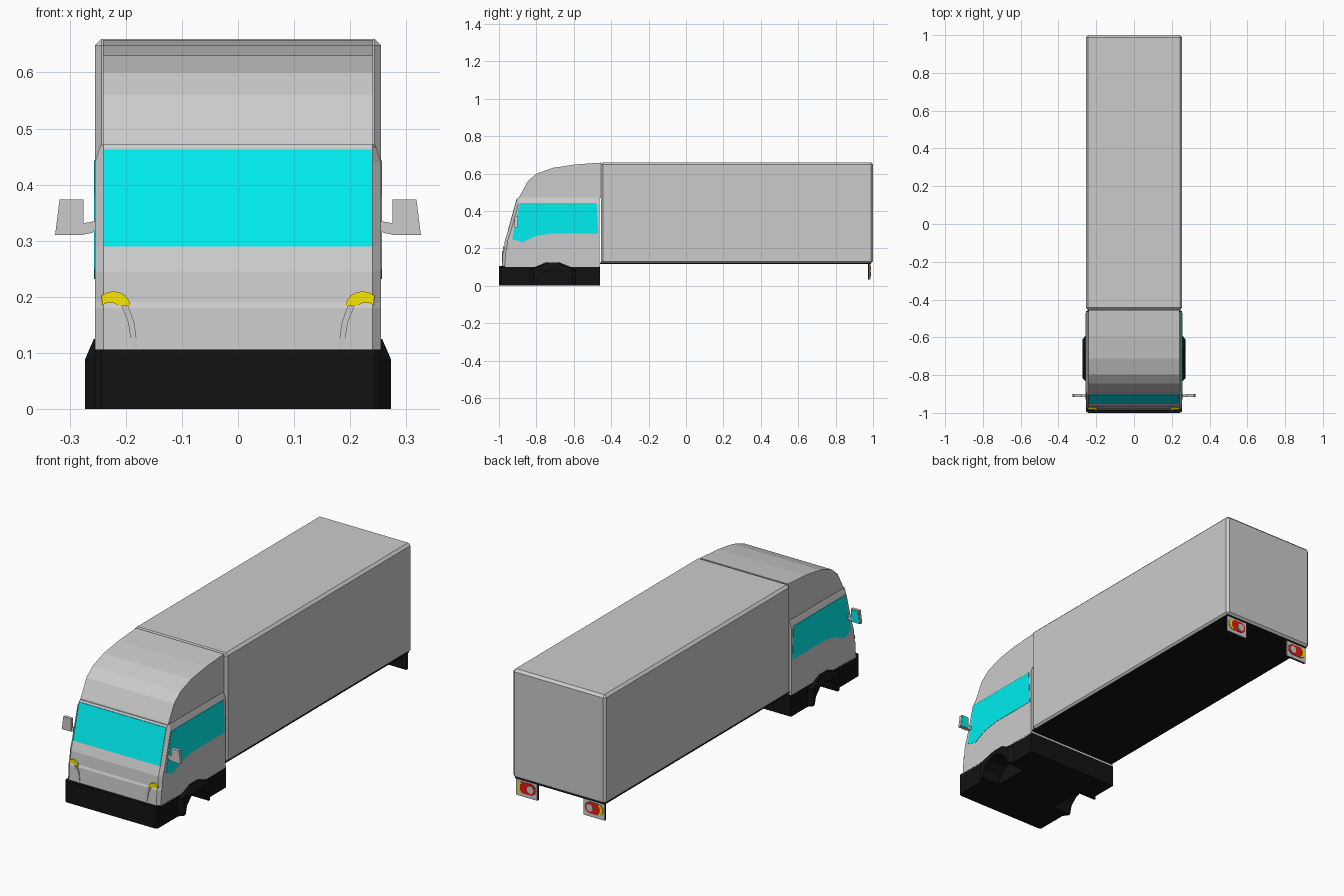
import bpy, bmesh, math

if "Cube" in bpy.data.objects:
    bpy.data.objects.remove(bpy.data.objects["Cube"])

def material(name, r, g, b):
    m = bpy.data.materials.new(name)
    m.diffuse_color = (r, g, b, 1)
    m.use_nodes = True
    m.node_tree.nodes["Principled BSDF"].inputs["Base Color"].default_value = m.diffuse_color
    return m

BLACK = material("black_plastic", 0.006, 0.006, 0.006)
GLASS = material("cyan_glass", 0.0, 0.85, 0.87)
YELLOW = material("yellow_lamp", 0.95, 0.8, 0.0)
RED = material("red_lamp", 0.8, 0.01, 0.01)

def loft(name, rings, mat=None):
    """Skin a list of equal-length point rings and cap both ends."""
    bm = bmesh.new()
    vs = [[bm.verts.new(p) for p in ring] for ring in rings]
    n = len(vs[0])
    for a, b in zip(vs, vs[1:]):
        for i in range(n):
            j = (i + 1) % n
            bm.faces.new((a[i], a[j], b[j], b[i]))
    bm.faces.new(vs[0])
    bm.faces.new(vs[-1])
    bmesh.ops.recalc_face_normals(bm, faces=bm.faces)
    me = bpy.data.meshes.new(name)
    bm.to_mesh(me)
    bm.free()
    ob = bpy.data.objects.new(name, me)
    bpy.context.collection.objects.link(ob)
    if mat:
        me.materials.append(mat)
    return ob

def prism(name, pts, axis, d0, d1, mat=None):
    """Extrude a (y,z) outline along x, or an (x,z) outline along y."""
    if axis == "x":
        rings = [[(d, a, b) for a, b in pts] for d in (d0, d1)]
    else:
        rings = [[(a, d, b) for a, b in pts] for d in (d0, d1)]
    return loft(name, rings, mat)

def box(name, x0, x1, y0, y1, z0, z1, mat=None, bevel=0):
    ob = prism(name, [(y0, z0), (y1, z0), (y1, z1), (y0, z1)], "x", x0, x1, mat)
    if bevel:
        mod = ob.modifiers.new("bevel", "BEVEL")
        mod.width, mod.segments = bevel, 1
    return ob

def arc(cx, cz, rx, rz, a0, a1, n):
    return [(cx + rx * math.cos(math.radians(a0 + (a1 - a0) * i / n)),
             cz + rz * math.sin(math.radians(a0 + (a1 - a0) * i / n))) for i in range(n + 1)]

def cut(ob, cutter):
    mod = ob.modifiers.new("cut", "BOOLEAN")
    mod.operation, mod.solver, mod.object = "DIFFERENCE", "EXACT", cutter
    bpy.context.view_layer.objects.active = ob
    bpy.ops.object.modifier_apply(modifier=mod.name)

# Cargo box with black floor
box("cargo_box", -0.255, 0.255, -0.455, 1.0, 0.118, 0.66, bevel=0.012)
box("cargo_floor", -0.246, 0.246, -0.46, 0.99, 0.115, 0.125, BLACK)

# Cab body: horizontal sections with chamfered front corners (z, front y, half width)
CAB_ROWS = [(0.10, -0.984, 0.255), (0.18, -0.979, 0.255), (0.19, -0.974, 0.255),
            (0.245, -0.968, 0.255), (0.29, -0.952, 0.255), (0.44, -0.910, 0.255),
            (0.465, -0.903, 0.247), (0.472, -0.898, 0.244)]
loft("cab_body", [[(-w, -0.462, z), (-w, f + 0.015, z), (-0.24, f, z),
                   (0.24, f, z), (w, f + 0.015, z), (w, -0.462, z)] for z, f, w in CAB_ROWS])

# Roof fairing
prism("roof_fairing", [(-0.455, 0.47), (-0.893, 0.47), (-0.889, 0.48), (-0.845, 0.56),
                       (-0.797, 0.60), (-0.712, 0.63), (-0.594, 0.648), (-0.455, 0.658)],
      "x", -0.241, 0.241)

# Windscreen
prism("windscreen", [(-0.954, 0.29), (-0.906, 0.463), (-0.89, 0.463), (-0.93, 0.29)],
      "x", -0.239, 0.239, GLASS)

# Black bumper skirt under the cab
skirt = loft("bumper_skirt", [[(-0.255, -0.46, z), (-0.255, -0.99, z), (-0.243, -1.0, z),
                               (0.243, -1.0, z), (0.255, -0.99, z), (0.255, -0.46, z)]
                              for z in (0, 0.106)], BLACK)

WINDOW = [(-0.93, 0.25), (-0.888, 0.443), (-0.478, 0.443), (-0.47, 0.279),
          (-0.72, 0.279), (-0.80, 0.266), (-0.877, 0.232)]
ARCH = arc(-0.71, -0.005, 0.092, 0.092, 0, 360, 12)[:-1]

for s, side in ((1, "right"), (-1, "left")):
    def mx(pts):
        return [(s * a, b) for a, b in pts]

    # Flared wheel arch, then the wheel opening
    flare = loft(side + "_wheel_flare",
                 [[(s * 0.22, y0, z), (s * 0.255, y0, z), (s * w, y0 + c, z),
                   (s * w, y1 - c, z), (s * 0.255, y1, z), (s * 0.22, y1, z)]
                  for z, y0, y1, w, c in ((0, -0.835, -0.59, 0.273, 0.02),
                                          (0.088, -0.835, -0.59, 0.273, 0.02),
                                          (0.125, -0.745, -0.68, 0.257, 0.01))], BLACK)
    cutter = prism("arch_cutter", ARCH, "x", s * 0.17, s * 0.30)
    cutter.hide_render = True
    cut(skirt, cutter)
    cut(flare, cutter)
    bpy.data.objects.remove(cutter)

    # Side window
    prism(side + "_side_window", WINDOW, "x", s * 0.245, s * 0.2565, GLASS)

    # Headlight crescent and raised lens surround
    crescent = arc(0.222, 0.184, 0.030, 0.026, 180, 45, 6) + arc(0.228, 0.180, 0.016, 0.010, 30, 150, 4)
    prism(side + "_headlight", mx(crescent), "y", -0.95, -0.979, YELLOW)
    prism(side + "_headlight_surround",
          mx([(0.196, 0.185), (0.185, 0.155), (0.178, 0.105), (0.188, 0.105),
              (0.196, 0.155), (0.208, 0.185)]), "y", -0.95, -0.985)

    # Door mirror: arm, housing, glass
    prism(side + "_mirror_arm",
          mx([(0.245, 0.348), (0.256, 0.335), (0.277, 0.331), (0.277, 0.311),
              (0.26, 0.314), (0.245, 0.325)]), "y", -0.915, -0.903)
    prism(side + "_mirror_housing",
          mx([(0.275, 0.31), (0.326, 0.31), (0.318, 0.374), (0.275, 0.374)]), "y", -0.917, -0.901)
    prism(side + "_mirror_glass",
          mx([(0.278, 0.313), (0.322, 0.313), (0.315, 0.371), (0.278, 0.371)]), "y", -0.903, -0.899, GLASS)

    # Tail lamp plate with black front, pill lamp, yellow end and clear reflector
    box(side + "_tail_flap", s * 0.127, s * 0.243, 0.974, 0.982, 0.033, 0.125, BLACK)
    box(side + "_tail_plate", s * 0.127, s * 0.243, 0.982, 0.986, 0.033, 0.125)
    pill = arc(0.210, 0.078, 0.026, 0.028, 90, -90, 8) + arc(0.161, 0.078, 0.026, 0.028, 270, 90, 8)
    prism(side + "_tail_lamp", mx(pill), "y", 0.984, 0.988, RED)
    prism(side + "_turn_lamp",
          mx(arc(0.210, 0.078, 0.026, 0.028, 85, -85, 8) + arc(0.202, 0.078, 0.018, 0.024, -70, 70, 6)),
          "y", 0.985, 0.990, YELLOW)
    prism(side + "_reverse_lamp", mx(arc(0.163, 0.078, 0.018, 0.019, 0, 360, 12)[:-1]), "y", 0.985, 0.990)
